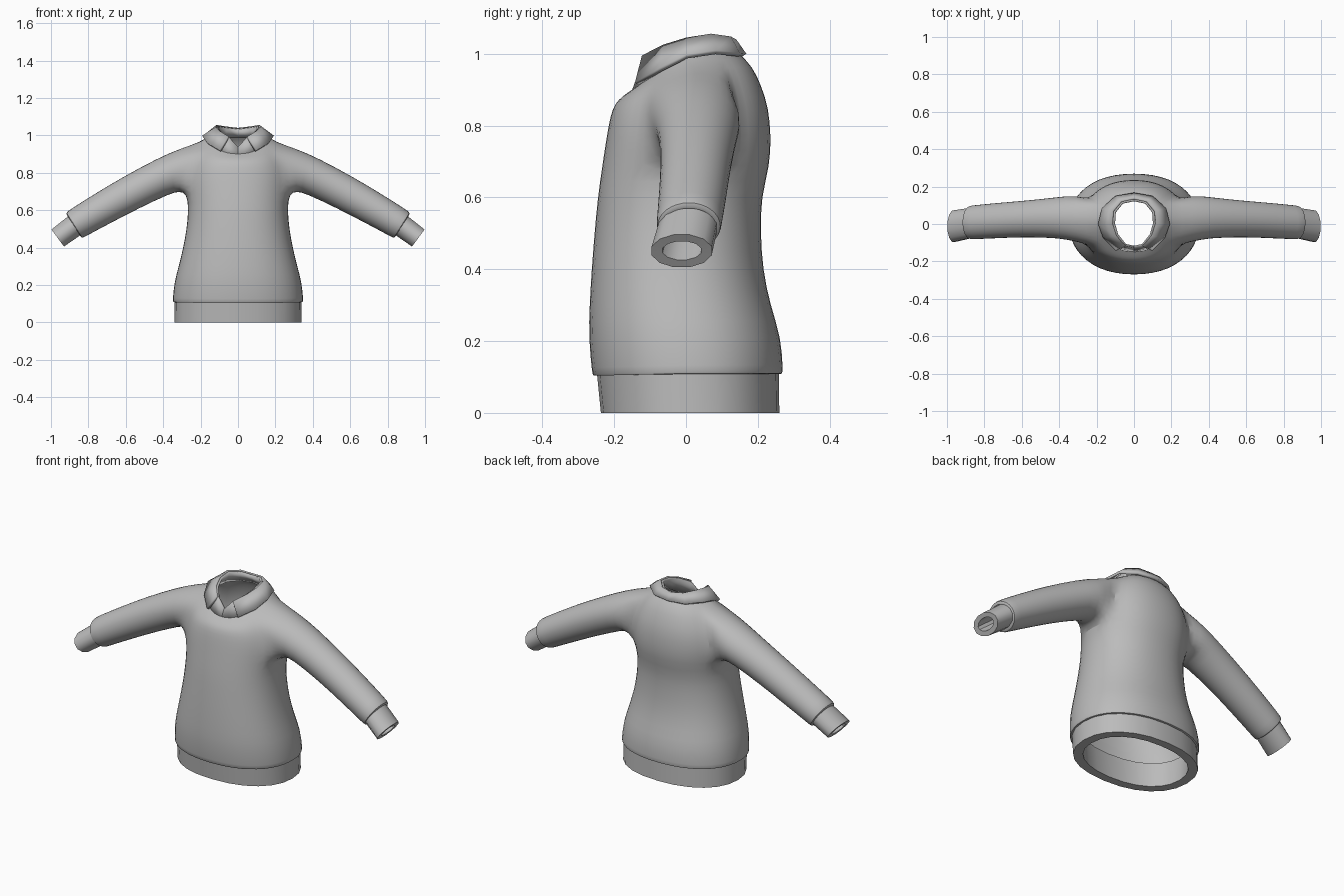
import bpy, bmesh, math
from mathutils import Vector

cube = bpy.data.objects.get("Cube")
if cube:
    bpy.data.objects.remove(cube)

grey = bpy.data.materials.new("knit_grey")
grey.use_nodes = True
colour = (0.5, 0.5, 0.5, 1)
grey.diffuse_color = colour
grey.node_tree.nodes["Principled BSDF"].inputs["Base Color"].default_value = colour

SIDES = 24


def finish(bm, name, angle, subdivide=0, thickness=0):
    bmesh.ops.recalc_face_normals(bm, faces=bm.faces)
    mesh = bpy.data.meshes.new(name)
    bm.to_mesh(mesh)
    bm.free()
    mesh.materials.append(grey)
    ob = bpy.data.objects.new(name, mesh)
    bpy.context.collection.objects.link(ob)
    bpy.ops.object.select_all(action="DESELECT")
    ob.select_set(True)
    bpy.context.view_layer.objects.active = ob
    bpy.ops.object.shade_smooth_by_angle(angle=math.radians(angle))
    if thickness:
        mod = ob.modifiers.new("thickness", "SOLIDIFY")
        mod.thickness = thickness
        mod.offset = -1
    if subdivide:
        mod = ob.modifiers.new("smooth", "SUBSURF")
        mod.levels = mod.render_levels = subdivide
    return ob


def body_ring(bm, z, half_width, front, back, drop=0):
    """Rounded oval whose front half dips by drop."""
    ring = []
    for k in range(SIDES):
        a = math.tau * k / SIDES
        c, s = (math.copysign(abs(v) ** 0.9, v) for v in (math.cos(a), math.sin(a)))
        y = (front + back) / 2 + (back - front) / 2 * s
        ring.append(bm.verts.new((half_width * c, y, z - drop * max(0, -s))))
    return ring


def sleeve_ring(bm, side, top, bottom, front, back, count=16):
    """Oval spanning a top and a bottom point in the x-z plane."""
    mid = Vector(((top[0] + bottom[0]) / 2, (front + back) / 2, (top[1] + bottom[1]) / 2))
    up = Vector((top[0], mid.y, top[1])) - mid
    ring = []
    for j in range(count):
        a = math.tau * (j / count - 0.375)
        p = mid + up * math.sin(a) * 1.02
        p.y += (back - front) / 2 * math.cos(a) * 1.02
        ring.append(bm.verts.new((p.x * side, p.y, p.z)))
    return ring


def join(bm, a, b, closed=True, skip=()):
    n = len(a)
    for i in range(n if closed else n - 1):
        if i not in skip:
            j = (i + 1) % n
            bm.faces.new((a[i], a[j], b[j], b[i]))


# Sweater torso, hem to neckline, with arm openings left in the side columns
torso_rows = [
    (0.108, 0.335, -0.245, 0.258), (0.108, 0.352, -0.262, 0.272, 0.008),
    (0.12, 0.352, -0.264, 0.272, 0.008), (0.21, 0.345, -0.274, 0.268),
    (0.3, 0.32, -0.271, 0.237), (0.4, 0.295, -0.265, 0.216),
    (0.5, 0.277, -0.257, 0.21), (0.6, 0.267, -0.248, 0.211),
    (0.69, 0.275, -0.235, 0.236), (0.77, 0.28, -0.223, 0.239),
    (0.85, 0.265, -0.212, 0.232, 0.02), (0.91, 0.24, -0.2, 0.212, 0.05),
    (0.965, 0.205, -0.18, 0.187, 0.085), (1.0, 0.15, -0.15, 0.15, 0.1),
]
ARM_ROW, ARM_SPAN = 8, 4
arm_columns = {22, 23, 0, 1, 10, 11, 12, 13}
bm = bmesh.new()
rings = [body_ring(bm, *row) for row in torso_rows]
for r in range(len(rings) - 1):
    opening = ARM_ROW <= r < ARM_ROW + ARM_SPAN
    join(bm, rings[r], rings[r + 1], skip=arm_columns if opening else ())

# Sleeves grown from the openings: top point, bottom point, front, back
sleeve_rows = [
    ((0.31, 0.93), (0.315, 0.7), -0.095, 0.155),
    ((0.43, 0.878), (0.36, 0.69), -0.075, 0.145),
    ((0.62, 0.775), (0.53, 0.61), -0.07, 0.125),
    ((0.75, 0.697), (0.67, 0.537), -0.075, 0.115),
    ((0.9, 0.603), (0.815, 0.46), -0.082, 0.1),
    ((0.922, 0.585), (0.835, 0.448), -0.082, 0.098),
    ((0.912, 0.57), (0.845, 0.465), -0.07, 0.085),
]
for side in (1, -1):
    def at(row, k):
        return rings[ARM_ROW + row][(k if side > 0 else 12 - k) % SIDES]
    loop = [at(0, k) for k in range(-2, 2)] + [at(r, 2) for r in range(4)]
    loop += [at(4, k) for k in range(2, -2, -1)] + [at(r, -2) for r in range(4, 0, -1)]
    for row in sleeve_rows:
        ring = sleeve_ring(bm, side, *row)
        join(bm, loop, ring)
        loop = ring
finish(bm, "sweater", 62, subdivide=1)

# Shirt tail below the sweater, with a thick rim
bm = bmesh.new()
tail = [body_ring(bm, *row) for row in (
    (0.13, 0.338, -0.25, 0.258), (0, 0.34, -0.237, 0.26),
    (0, 0.29, -0.19, 0.215), (0.14, 0.3, -0.2, 0.22))]
for a, b in zip(tail, tail[1:]):
    join(bm, a, b)
finish(bm, "shirt_tail", 40)

# Shirt cuffs, hollow with a thick rim
for side, name in ((1, "left_cuff"), (-1, "right_cuff")):
    bm = bmesh.new()
    cuff = [sleeve_ring(bm, side, *row, count=12) for row in (
        ((0.9, 0.575), (0.835, 0.47), -0.075, 0.088),
        ((0.998, 0.497), (0.93, 0.405), -0.097, 0.073),
        ((0.983, 0.478), (0.945, 0.426), -0.066, 0.043),
        ((0.89, 0.552), (0.85, 0.498), -0.05, 0.06))]
    for a, b in zip(cuff, cuff[1:]):
        join(bm, a, b)
    finish(bm, name, 40)


def mirrored(bm, points):
    """Strip from the right end round the back to the left end."""
    left = points[1:]
    full = [(-x, y, z) for x, y, z in reversed(left)] + points
    return [bm.verts.new(p) for p in full]


# Folded collar, from the back centre to the front tip
crest = [(0, 0.14, 1.04), (0.07, 0.125, 1.048), (0.115, 0.07, 1.056),
         (0.12, 0, 1.045), (0.1, -0.065, 1.025), (0.052, -0.123, 0.995)]
edge = [(0, 0.168, 1.0), (0.1, 0.15, 1.002), (0.172, 0.085, 1.01),
        (0.192, 0, 0.998), (0.165, -0.075, 0.96), (0.098, -0.142, 0.92)]
bm = bmesh.new()
join(bm, mirrored(bm, crest), mirrored(bm, edge), closed=False)
finish(bm, "collar", 40, thickness=0.014)

# Collar stand and shirt front closing the V below the collar
upper = [(x * 0.93, y * 0.95, z - 0.005) for x, y, z in crest] + [(0, -0.128, 0.938)]
lower = [(0, 0.15, 0.99), (0.075, 0.13, 0.99), (0.13, 0.075, 0.99),
         (0.15, 0, 0.985), (0.13, -0.075, 0.94), (0.085, -0.128, 0.905), (0, -0.155, 0.886)]
bm = bmesh.new()
join(bm, mirrored(bm, upper), mirrored(bm, lower), closed=False)
finish(bm, "collar_stand", 40, thickness=0.012)
